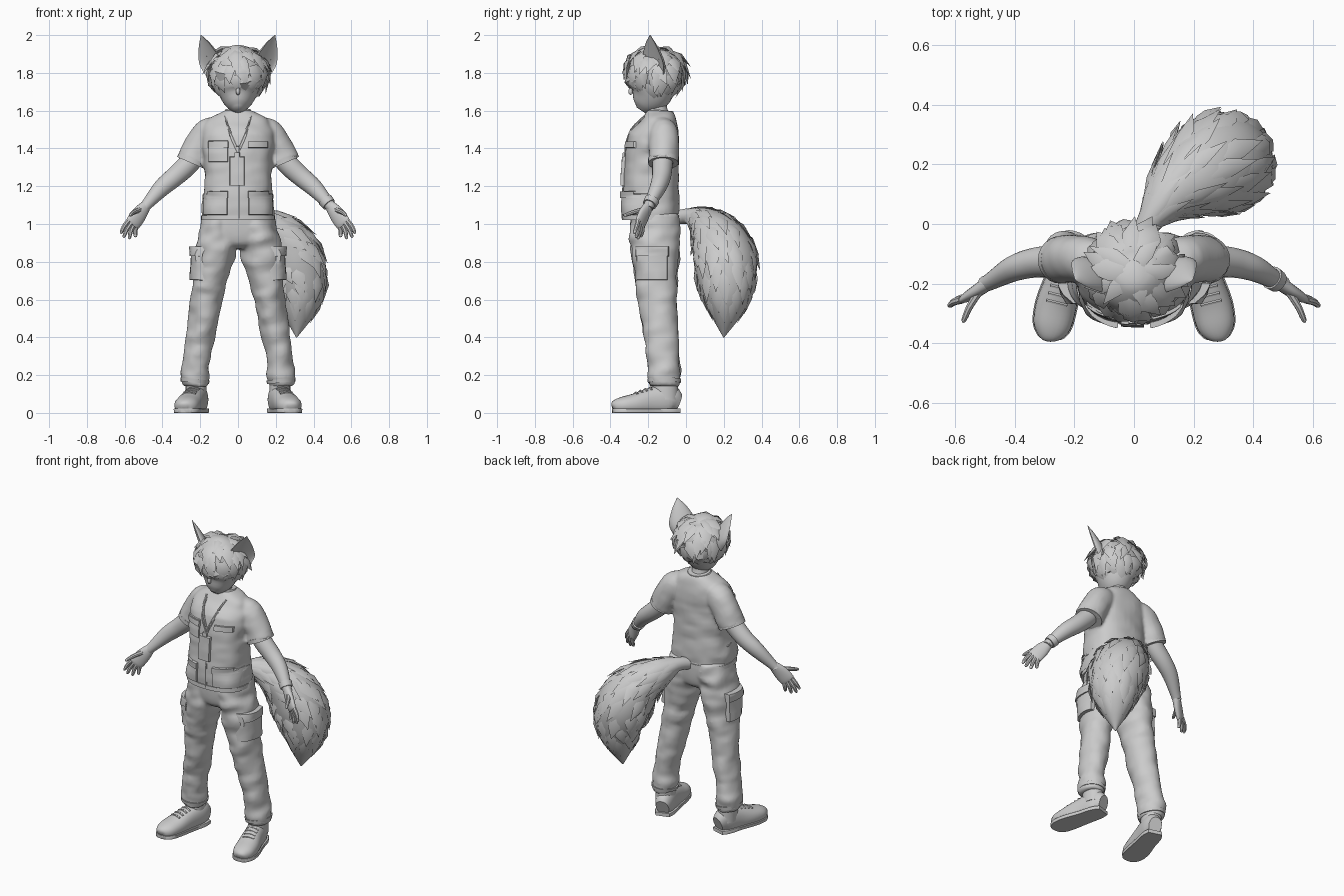
import bpy, bmesh, math, random
from math import sin, cos, pi, radians
from mathutils import Vector, noise
from mathutils.bvhtree import BVHTree

random.seed(4)
if "Cube" in bpy.data.objects:
    bpy.data.objects.remove(bpy.data.objects["Cube"])

grey = bpy.data.materials.new("plain grey")
grey.use_nodes = True
grey.diffuse_color = (0.6, 0.6, 0.6, 1)
grey.node_tree.nodes["Principled BSDF"].inputs["Base Color"].default_value = (0.6, 0.6, 0.6, 1)


def finish(name, bm, mirror=False, angle=42, fuse=False):
    """Turn a bmesh into a shaded object; hand back a tree for projecting details."""
    bmesh.ops.recalc_face_normals(bm, faces=bm.faces)
    for f in bm.faces:
        f.smooth = True
    for e in bm.edges:
        e.smooth = e.calc_face_angle(0) < radians(angle)
    tree = BVHTree.FromBMesh(bm)
    mesh = bpy.data.meshes.new(name)
    bm.to_mesh(mesh)
    bm.free()
    mesh.materials.append(grey)
    ob = bpy.data.objects.new(name, mesh)
    bpy.context.collection.objects.link(ob)
    if mirror:
        mod = ob.modifiers.new("mirror", 'MIRROR')
        mod.use_mirror_merge = False
    if fuse:
        mod = ob.modifiers.new("fuse", 'REMESH')
        mod.mode = 'VOXEL'
        mod.voxel_size = .01
        mod.use_smooth_shade = True
        mod = ob.modifiers.new("soften", 'SMOOTH')
        mod.iterations = 4
    return tree


def frames(pts, ref, steps):
    """Smooth a path of (x, y, z, width, depth) and give each point its axes."""
    rows = [Vector(p) for p in pts]
    ext = [rows[0] * 2 - rows[1]] + rows + [rows[-1] * 2 - rows[-2]]
    out = []
    for a, b, c, d in zip(ext, ext[1:], ext[2:], ext[3:]):
        for s in range(steps):
            t = s / steps
            out.append((b * 2 + (c - a) * t + (a * 2 - b * 5 + c * 4 - d) * t * t
                        + (b * 3 - a - c * 3 + d) * t ** 3) / 2)
    out.append(rows[-1])
    result = []
    for i, r in enumerate(out):
        tan = (out[min(i + 1, len(out) - 1)].xyz - out[max(i - 1, 0)].xyz).normalized()
        side = Vector(ref)
        side = (side - tan * side.dot(tan)).normalized()
        result.append((r.xyz, max(r[3], .001), max(r[4], .001), side, tan.cross(side)))
    return result


def loft(name, pts, ref=(1, 0, 0), segs=24, steps=4, power=2, mirror=False,
         crumple=0, clamp=None, dent=1, bm=None):
    """Skin rounded sections along a path."""
    single = bm is None
    bm = bm or bmesh.new()
    rings = []
    for p, ra, rb, a, b in frames(pts, ref, steps):
        ring = []
        for k in range(segs):
            c, s = cos(2 * pi * k / segs), sin(2 * pi * k / segs)
            c = math.copysign(abs(c) ** (2 / power), c)
            s = math.copysign(abs(s) ** (2 / power), s) * (dent if s < 0 else 1)
            q = p + a * (ra * c) + b * (rb * s)
            if crumple:
                n = noise.noise(Vector((q.x * 10, q.y * 10, q.z * 18)))
                q += (q - p) * (crumple * n)
            if clamp:
                q.z = min(max(q.z, clamp[0]), clamp[1])
            ring.append(bm.verts.new(q))
        rings.append(ring)
    for r, t in zip(rings, rings[1:]):
        for k in range(segs):
            j = (k + 1) % segs
            bm.faces.new((r[k], r[j], t[j], t[k]))
    bm.faces.new(rings[0])
    bm.faces.new(rings[-1])
    if single:
        return finish(name, bm, mirror)


def both(bm, pts, ref, **options):
    """The same loft on the left and on the right."""
    for s in (1, -1):
        loft("", [(s * p[0], *p[1:]) for p in pts], (s * ref[0], *ref[1:]), bm=bm, **options)


def project(tree, p, way):
    way = Vector(way)
    hit = tree.ray_cast(Vector(p) - way, way)[0]
    return hit or tree.find_nearest(Vector(p))[0]


def patch(name, tree, centre, u, v, way, thick, mirror=False, n=7):
    """A raised panel that follows the surface below it."""
    bm = bmesh.new()
    grid = []
    for i in range(-1, n + 1):
        row = []
        for j in range(-1, n + 1):
            s = 2 * min(max(i, 0), n - 1) / (n - 1) - 1
            t = 2 * min(max(j, 0), n - 1) / (n - 1) - 1
            rim = i in (-1, n) or j in (-1, n)
            q = project(tree, Vector(centre) + Vector(u) * s + Vector(v) * t, way)
            grow = Vector(u) * (s * .05) + Vector(v) * (t * .05) if rim else Vector()
            row.append(bm.verts.new(q + grow + Vector(way) * (.012 if rim else -thick)))
        grid.append(row)
    for r, t in zip(grid, grid[1:]):
        for j in range(n + 1):
            bm.faces.new((r[j], r[j + 1], t[j + 1], t[j]))
    finish(name, bm, mirror)


def trim(name, tree, points, radius, mirror=False):
    """A thin cord laid on the front of a surface; points are (x, z)."""
    pts = []
    for x, z in points:
        q = project(tree, (x, -.5, z), (0, 1, 0))
        pts.append((q.x, q.y - radius * .3, q.z, radius, radius))
    loft(name, pts, (0, 1, 0), 6, 3, mirror=mirror)


def tuft(bm, root, mid, tip, width, normal):
    """One pointed lock of hair or fur with a diamond section."""
    side = (tip - root).cross(normal).normalized() * width
    rise = normal.normalized() * width * .4
    rings = [[bm.verts.new(p + d * k) for d in (side, rise, -side, -rise)]
             for p, k in ((root, .8), (mid, 1))]
    end = bm.verts.new(tip)
    for k in range(4):
        j = (k + 1) % 4
        bm.faces.new((rings[0][k], rings[0][j], rings[1][j], rings[1][k]))
        bm.faces.new((rings[1][k], rings[1][j], end))


# Shirt: body and sleeves fused into one garment
shirt = bmesh.new()
loft("", [(0, -.185, 1.02, .192, .15), (0, -.185, 1.1, .19, .15),
          (0, -.185, 1.2, .178, .148), (0, -.18, 1.32, .18, .143),
          (0, -.175, 1.42, .19, .138), (0, -.15, 1.5, .188, .115),
          (0, -.14, 1.56, .148, .088), (0, -.138, 1.6, .075, .068)],
     segs=40, power=2.4, crumple=.06, bm=shirt)
both(shirt, [(.08, -.13, 1.5, .05, .06), (.15, -.12, 1.485, .08, .078),
             (.205, -.115, 1.41, .083, .08), (.245, -.12, 1.325, .084, .08)],
     (1, 0, .7), crumple=.08)
torso = finish("shirt", shirt, fuse=True)
loft("shirt_hem", [(0, -.185, 1.02, .196, .154), (0, -.185, 1.045, .195, .153)], segs=40, power=2.4)
loft("sleeve_cuffs", [(.236, -.12, 1.345, .083, .08), (.246, -.12, 1.322, .083, .08)],
     (1, 0, .7), mirror=True)
loft("neck", [(0, -.13, 1.54, .062, .06), (0, -.15, 1.6, .052, .052), (0, -.16, 1.7, .052, .052)])
loft("collar", [(0, -.14, 1.565, .09, .078), (0, -.135, 1.605, .068, .068)])

# Arms, and hands with palms turned forward and thumbs out
loft("arms", [(.21, -.12, 1.38, .055, .055), (.27, -.125, 1.31, .056, .054),
              (.335, -.13, 1.25, .052, .05), (.405, -.15, 1.19, .046, .043),
              (.485, -.195, 1.1, .029, .028), (.5, -.2, 1.08, .028, .026)],
     (1, 0, .8), mirror=True)
across = (.69, -.39, .6)
hand = bmesh.new()
loft("", [(.485, -.195, 1.1, .028, .024), (.52, -.22, 1.055, .043, .022),
          (.552, -.24, 1.01, .045, .018), (.562, -.247, .995, .038, .012)], across, bm=hand)
for base, tip in (((.579, -.254, 1.018), (.622, -.275, .95)), ((.566, -.247, 1.006), (.607, -.265, .928)),
                  ((.553, -.239, .996), (.577, -.255, .92)), ((.539, -.231, .986), (.543, -.24, .93)),
                  ((.52, -.228, 1.075), (.575, -.33, 1.045))):
    b, t = Vector(base), Vector(tip)
    m = b.lerp(t, .5) + Vector((.003, .003, .003))
    loft("", [(*b, .014, .014), (*m, .012, .012), (*b.lerp(t, .9), .009, .009), (*t, .003, .003)],
         across, 8, 3, bm=hand)
finish("hands", hand, True)
loft("wristband", [(.462, -.18, 1.127, .04, .04), (.482, -.193, 1.103, .037, .037)], (1, 0, .8))

# Trousers: hips and baggy legs fused together
cloth = bmesh.new()
loft("", [(0, -.165, 1.06, .18, .13), (0, -.165, .96, .19, .128),
          (0, -.165, .9, .15, .115), (0, -.165, .87, .06, .08)], power=2.3, bm=cloth)
both(cloth, [(.1, -.165, 1.05, .09, .13), (.106, -.165, .95, .104, .132),
             (.125, -.165, .85, .108, .126), (.142, -.16, .75, .095, .116),
             (.168, -.15, .6, .083, .105), (.2, -.13, .4, .077, .092),
             (.222, -.12, .27, .069, .086), (.228, -.115, .2, .08, .09),
             (.23, -.115, .14, .064, .077)],
     (1, 0, 0), segs=28, crumple=.15, steps=5)
leg = finish("trousers", cloth, fuse=True)
patch("leg_pockets", leg, (.23, -.18, .785), (.01, .08, 0), (-.015, 0, .08), (-1, 0, 0), .02, True)
patch("leg_pocket_flaps", leg, (.22, -.18, .855), (.01, .086, 0), (-.004, 0, .025), (-1, 0, 0), .028, True)
loft("trouser_cuffs", [(.227, -.115, .18, .078, .09), (.229, -.115, .16, .075, .087)], mirror=True)

# Shoes with soles and laces
foot = [(.198, -.042, .055, .04, .05), (.212, -.09, .07, .056, .08), (.235, -.18, .06, .06, .075),
        (.26, -.27, .045, .068, .058), (.275, -.34, .038, .063, .046), (.284, -.378, .034, .04, .032),
        (.286, -.39, .03, .012, .012)]
shoe = loft("shoes", foot, power=2.2, mirror=True, clamp=(.005, 1))
loft("soles", [(x, y, .02, w + .004, .05) for x, y, z, w, d in foot],
     power=2.8, mirror=True, clamp=(0, .022))
loft("shoe_collars", [(.222, -.11, .07, .055, .07), (.222, -.11, .15, .055, .068)], mirror=True)
laces = bmesh.new()
for k in range(4):
    c = Vector((.238 + k * .007, -.19 - k * .025, 0))
    row = [project(shoe, c + Vector((dx, dx * .25, .2)), (0, 0, -.5)) for dx in (-.034, 0, .034)]
    loft("", [(*q, .006, .006) for q in row], (0, 0, 1), 6, 2, bm=laces)
finish("laces", laces, True)

# Shirt pockets, placket, cord and badge
front = (0, 1, 0)
patch("waist_pockets", torso, (.12, -.5, 1.105), (.062, 0, 0), (0, 0, .055), front, .013, True)
patch("waist_pocket_flaps", torso, (.12, -.5, 1.155), (.065, 0, 0), (0, 0, .018), front, .019, True)
patch("chest_pocket", torso, (-.105, -.5, 1.385), (.05, 0, 0), (0, 0, .055), front, .008)
patch("chest_flaps", torso, (.105, -.5, 1.42), (.052, 0, 0), (0, 0, .016), front, .012, True)
patch("badge", torso, (-.005, -.5, 1.28), (.038, 0, 0), (0, 0, .075), front, .018)
patch("badge_clip", torso, (-.005, -.5, 1.365), (.014, 0, 0), (0, 0, .014), front, .015)
trim("neck_cord", torso, [(.06, 1.56), (.045, 1.47), (.0, 1.37)], .004, True)
trim("neckline", torso, [(.07, 1.57), (.045, 1.5), (.006, 1.41)], .006, True)
trim("placket", torso, [(.006, 1.41), (.006, 1.2), (.006, 1.03)], .006)

# Head, nose and cupped ears
loft("head", [(0, -.24, 1.603, .02, .025), (0, -.222, 1.63, .06, .068), (0, -.19, 1.685, .1, .112),
              (0, -.175, 1.76, .125, .13), (0, -.17, 1.84, .125, .13), (0, -.165, 1.92, .06, .06)],
     segs=28)
loft("nose", [(0, -.287, 1.74, .006, .006), (0, -.294, 1.7, .011, .012), (0, -.288, 1.686, .007, .006)],
     segs=10)
loft("ears", [(.125, -.165, 1.79, .06, .05), (.15, -.175, 1.86, .078, .045),
              (.176, -.185, 1.94, .046, .025), (.196, -.19, 2.0, .002, .002)],
     (.1, .12, -.07), mirror=True, dent=-.35)

# Hair: a cap with spiky locks falling from the crown
def scalp(az, el, scale=1):
    e = radians(el)
    return Vector((.152 * cos(e) * sin(az) * scale, -.16 - .155 * cos(e) * cos(az) * scale,
                   1.805 + .135 * sin(e) * scale))

hair = bmesh.new()
loft("", [(0, -.135, 1.69, .1, .08), (0, -.14, 1.74, .13, .115), (0, -.155, 1.8, .147, .147),
          (0, -.16, 1.87, .128, .133), (0, -.16, 1.92, .08, .085), (0, -.155, 1.942, .02, .02)], bm=hair)
for el, count, drop in ((78, 6, 48), (58, 10, 52), (38, 13, 52), (16, 15, 50), (-6, 15, 48), (-28, 13, 44)):
    for k in range(count):
        az = 2 * pi * (k + random.uniform(.1, .9)) / count
        face = cos(az) > .62
        if face and el < -10:
            continue
        end = max(el - drop * random.uniform(.75, 1.2), -46 if face else -72)
        twist = random.uniform(-.3, .3)
        flare = random.uniform(1.08, 1.18 if face else 1.3)
        mid = scalp(az + twist * .4, el * .6 + end * .4, 1.06)
        tuft(hair, scalp(az, el, .95), mid, scalp(az + twist, end, flare),
             random.uniform(.024, .042), mid - Vector((0, -.16, 1.8)))
finish("hair", hair, angle=50)

# Tail: a bushy drop with overlapping fur
path = [(.01, -.07, 1.03, .035, .035), (.06, .02, 1.04, .047, .045), (.13, .105, 1.0, .1, .088),
        (.22, .17, .92, .15, .135), (.29, .208, .8, .17, .159), (.325, .215, .66, .145, .139),
        (.32, .21, .53, .088, .088), (.31, .2, .4, .003, .003)]
axis = (.6, -.75, 0)
fur = bmesh.new()
loft("", path, axis, 28, 5, bm=fur)
rows = frames(path, axis, 5)

def coat(i, ang, scale):
    p, ra, rb, a, b = rows[min(i, len(rows) - 1)]
    return p + (a * (ra * cos(ang)) + b * (rb * sin(ang))) * scale

for i in range(6, 29, 2):
    for k in range(8):
        ang = 2 * pi * (k + (i % 4) / 4 + random.uniform(-.35, .35)) / 8
        mid = coat(i + 1, ang, 1.02)
        tuft(fur, coat(i - 1, ang, .93), mid,
             coat(i + 4, ang + random.uniform(-.15, .15), random.uniform(1.07, 1.16)),
             .17 * rows[i][1] + .008, mid - rows[i + 1][0])
finish("tail", fur, angle=50)
